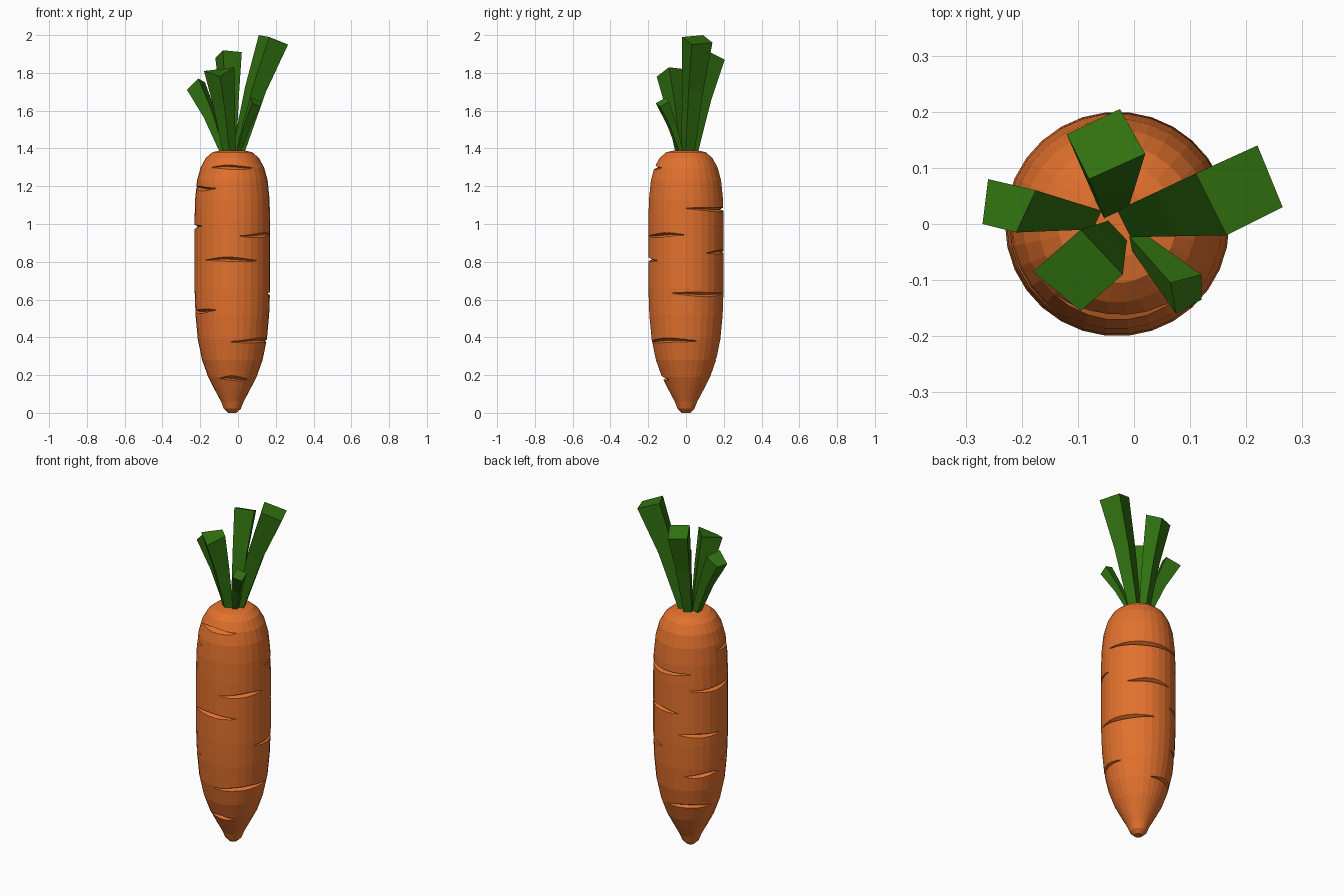
import bpy, bmesh
from math import cos, sin, pi, radians
from mathutils import Vector

if "Cube" in bpy.data.objects:
    bpy.data.objects.remove(bpy.data.objects["Cube"])

CX = -0.03  # root axis


def material(name, rgb):
    m = bpy.data.materials.new(name)
    m.diffuse_color = (*rgb, 1)
    m.use_nodes = True
    m.node_tree.nodes["Principled BSDF"].inputs["Base Color"].default_value = m.diffuse_color
    return m


def make(name, bm, mat=None):
    bmesh.ops.recalc_face_normals(bm, faces=bm.faces)
    me = bpy.data.meshes.new(name)
    bm.to_mesh(me)
    bm.free()
    ob = bpy.data.objects.new(name, me)
    bpy.context.collection.objects.link(ob)
    if mat:
        me.materials.append(mat)
    return ob


def loft(bm, rings):
    """Skin a list of equal-length point rings and cap both ends."""
    rows = [[bm.verts.new(p) for p in r] for r in rings]
    n = len(rows[0])
    for a, b in zip(rows, rows[1:]):
        for i in range(n):
            j = (i + 1) % n
            bm.faces.new((a[i], a[j], b[j], b[i]))
    bm.faces.new(rows[0][::-1])
    bm.faces.new(rows[-1])


orange = material("root_orange", (0.76, 0.165, 0.027))
green = material("leaf_green", (0.03, 0.165, 0.005))

# Root: revolved profile (radius, height)
PROFILE = [(0.022, 0), (0.045, 0.022), (0.06, 0.06), (0.092, 0.12), (0.128, 0.19),
           (0.16, 0.28), (0.183, 0.39), (0.195, 0.52), (0.2, 0.66), (0.2, 1.02),
           (0.197, 1.13), (0.187, 1.23), (0.168, 1.3), (0.14, 1.35), (0.105, 1.38), (0.06, 1.39)]
SEG = 30
bm = bmesh.new()
loft(bm, [[(CX + r * cos(2 * pi * i / SEG), r * sin(2 * pi * i / SEG), z) for i in range(SEG)]
          for r, z in PROFILE])
root = make("carrot_root", bm, orange)


def radius_at(z):
    for (r0, z0), (r1, z1) in zip(PROFILE, PROFILE[1:]):
        if z0 <= z <= z1:
            return r0 + (r1 - r0) * (z - z0) / (z1 - z0)


# Creases: tapered wedge grooves (height, start angle, end angle)
CREASES = [(1.3, -130, -48), (1.19, 172, 243), (1.08, 0, 125), (0.985, 126, 215),
           (0.94, -78, -3), (0.85, 33, 105), (0.81, -134, -50), (0.72, 105, 175),
           (0.63, -22, 75), (0.54, 180, 243), (0.48, 115, 175), (0.38, -92, 18),
           (0.285, 75, 168), (0.18, -122, -50)]
bm = bmesh.new()
for k, (z, a0, a1) in enumerate(CREASES):
    rings = []
    for s in range(9):
        t = s / 8
        a = radians(a0 + (a1 - a0) * t)
        w = 0.35 + 0.65 * sin(pi * t)
        zz = z + 0.004 * sin(5 * t + k)
        d, h = 0.022 * w, 0.013 * w
        ring = []
        for dr, dz in ((-d, 0), (0.03, -2.2 * h), (0.03, 2.2 * h)):
            r = radius_at(zz) + dr
            ring.append((CX + r * cos(a), r * sin(a), zz + dz))
        rings.append(ring)
    loft(bm, rings)
cutter = make("crease_cutter", bm, orange)
cutter.hide_render = True
cutter.hide_set(True)
mod = root.modifiers.new("creases", 'BOOLEAN')
mod.operation = 'DIFFERENCE'
mod.solver = 'EXACT'
mod.object = cutter


# Leaves: four-sided stalks flaring from the crown to a slanted tip
def leaf(name, base, tip):
    tip = [Vector(p) for p in tip]
    mid = sum(tip, Vector()) / 4
    foot = []
    for p in tip:
        o = (p - mid) * 0.42
        foot.append(Vector((base[0] + o.x, base[1] + o.y, 1.37)))
    waist = []
    for f, p in zip(foot, tip):
        q = f.lerp(p, 0.5)
        q.z = f.z + (p.z - f.z) * 0.57
        waist.append(q)
    bm = bmesh.new()
    loft(bm, [foot, waist, tip])
    make(name, bm, green)


leaf("leaf_right", (0.0, 0.01), [(0.11, 0.09, 2), (0.165, -0.02, 1.99),
                                 (0.265, 0.03, 1.95), (0.22, 0.14, 1.96)])
leaf("leaf_back", (-0.04, 0.035), [(-0.08, 0.08, 1.92), (0.02, 0.125, 1.91),
                                   (-0.025, 0.205, 1.87), (-0.12, 0.16, 1.88)])
leaf("leaf_left", (-0.075, 0.01), [(-0.175, 0.06, 1.75), (-0.26, 0.08, 1.72),
                                   (-0.27, 0.0, 1.71), (-0.21, -0.015, 1.77)])
leaf("leaf_front", (-0.045, -0.025), [(-0.095, -0.01, 1.82), (-0.18, -0.085, 1.81),
                                      (-0.095, -0.155, 1.78), (-0.02, -0.09, 1.83)])
leaf("leaf_small", (0.0, -0.025), [(0.065, -0.105, 1.67), (0.075, -0.16, 1.64),
                                   (0.12, -0.135, 1.62), (0.12, -0.09, 1.65)])
